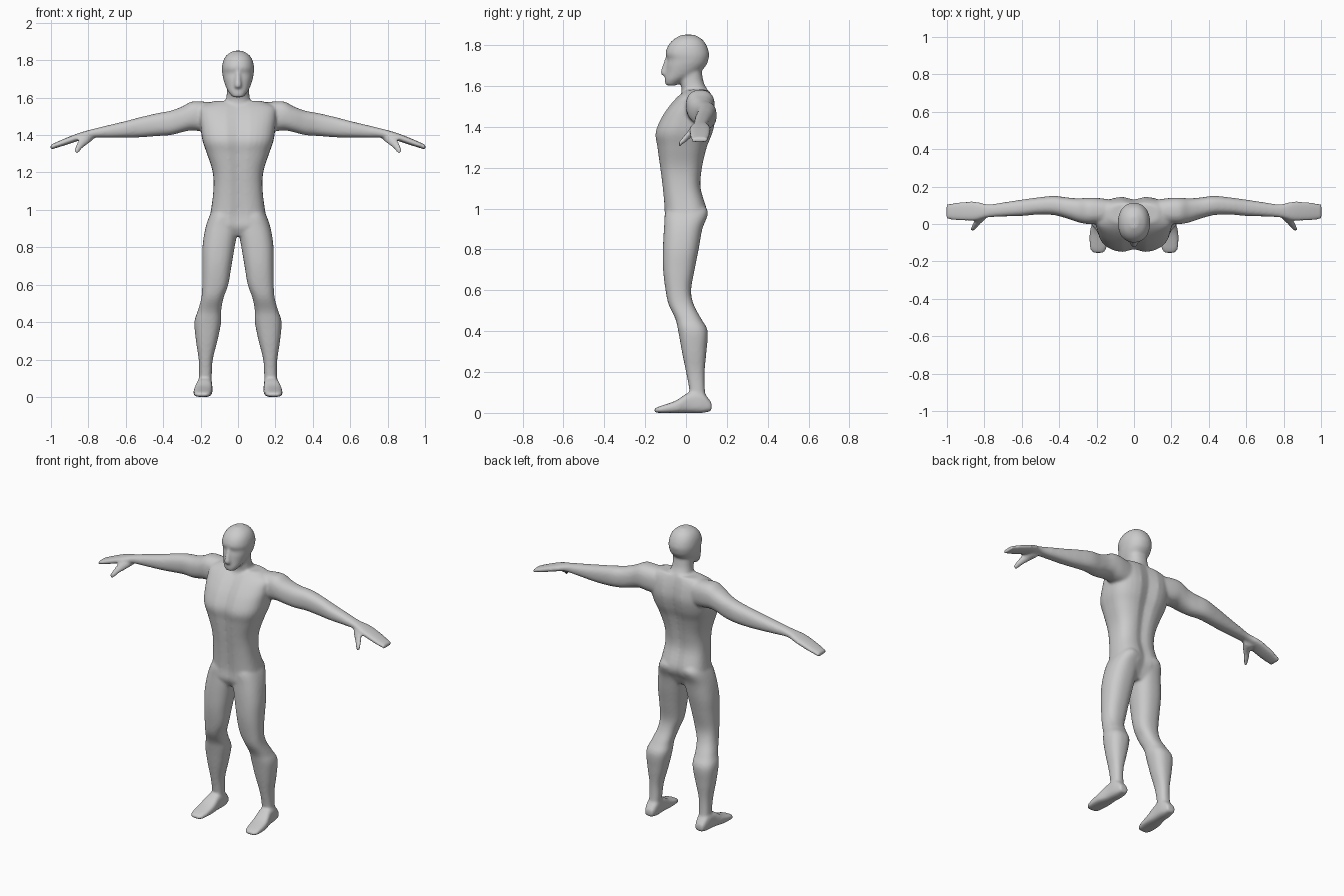
import bpy, bmesh, math

SIDES, STEPS = 32, 5
bm = bmesh.new()


def spline(a, b, c, d, t):
    return 0.5 * (2 * b + (c - a) * t + (2 * a - 5 * b + 4 * c - d) * t * t
                  + (3 * b - a - 3 * c + d) * t ** 3)


def smooth_keys(keys):
    out = []
    for i in range(len(keys) - 1):
        four = [keys[max(i - 1, 0)], keys[i], keys[i + 1], keys[min(i + 2, len(keys) - 1)]]
        for s in range(STEPS):
            out.append([spline(*v, s / STEPS) for v in zip(*four)])
    return out + [list(keys[-1])]


def loft(keys, axis, n=2.3, sides=(1,), groove=0.0):
    """Closed loft along an axis; each key is position, then min/max of the two other axes."""
    for side in sides:
        rings = []
        for t, a0, a1, b0, b1 in smooth_keys(keys):
            ring = []
            for k in range(SIDES):
                ang = 2 * math.pi * k / SIDES
                c, s = math.cos(ang), math.sin(ang)
                u = math.copysign(abs(c) ** (2 / n), c)
                v = math.copysign(abs(s) ** (2 / n), s)
                a = (a0 + a1) / 2 + (a1 - a0) / 2 * u
                v *= 1 - groove * math.exp(-(a / 0.03) ** 2)
                b = (b0 + b1) / 2 + (b1 - b0) / 2 * v
                p = {'x': (t, a, b), 'y': (a, t, b), 'z': (a, b, t)}[axis]
                ring.append(bm.verts.new((p[0] * side, p[1], p[2])))
            rings.append(ring)
        faces = [bm.faces.new(rings[0]), bm.faces.new(rings[-1])]
        for r, q in zip(rings, rings[1:]):
            for k in range(SIDES):
                j = (k + 1) % SIDES
                faces.append(bm.faces.new((r[k], r[j], q[j], q[k])))
        bmesh.ops.recalc_face_normals(bm, faces=faces)


BOTH = (1, -1)

# Torso, with a shallow groove down the chest and spine
loft([(.86, -.10, .10, -.08, .05), (.91, -.165, .165, -.108, .08),
      (.98, -.148, .148, -.107, .107), (1.1, -.132, .132, -.117, .075),
      (1.2, -.135, .135, -.13, .082), (1.3, -.166, .166, -.143, .105),
      (1.37, -.19, .19, -.152, .132), (1.44, -.2, .2, -.125, .147),
      (1.5, -.205, .205, -.085, .142), (1.55, -.2, .2, -.04, .128),
      (1.582, -.13, .13, .0, .112)], 'z', 2.8, groove=.13)

# Neck
loft([(1.52, -.1, .1, -.05, .12), (1.57, -.072, .072, -.022, .11),
      (1.62, -.06, .06, -.028, .086), (1.69, -.06, .06, -.03, .075)], 'z')

# Head
loft([(1.602, -.028, .028, -.1, -.05), (1.63, -.05, .05, -.104, -.0),
      (1.66, -.066, .066, -.1, .06), (1.7, -.079, .079, -.097, .098),
      (1.73, -.084, .084, -.092, .11), (1.76, -.086, .086, -.1, .113),
      (1.8, -.078, .078, -.086, .1), (1.83, -.058, .058, -.058, .077),
      (1.851, -.022, .022, -.02, .04)], 'z', 2.2)

# Nose
loft([(1.652, -.019, .019, -.116, -.07), (1.67, -.019, .019, -.124, -.07),
      (1.74, -.011, .011, -.101, -.07)], 'z')

# Arms and flat hands
loft([(.12, .0, .13, 1.41, 1.572), (.2, .0, .14, 1.42, 1.58),
      (.25, .0, .14, 1.425, 1.578), (.3, .01, .137, 1.415, 1.552),
      (.36, .03, .142, 1.4, 1.53), (.43, .048, .15, 1.395, 1.517),
      (.52, .05, .141, 1.388, 1.496), (.6, .043, .13, 1.386, 1.475),
      (.7, .04, .115, 1.386, 1.451), (.78, .035, .105, 1.385, 1.431),
      (.85, .018, .12, 1.37, 1.411), (.93, .018, .117, 1.344, 1.38),
      (1.002, .026, .106, 1.322, 1.348)], 'x', 2.4, BOTH)

# Thumbs
loft([(.07, .77, .84, 1.365, 1.415), (.03, .79, .845, 1.35, 1.4),
      (.0, .822, .864, 1.327, 1.368), (-.035, .852, .876, 1.3, 1.326)], 'y', 2.3, BOTH)

# Legs
loft([(.05, .142, .21, .02, .1), (.12, .14, .208, .015, .092),
      (.2, .135, .21, .0, .091), (.3, .11, .225, -.02, .1),
      (.4, .09, .233, -.038, .106), (.46, .09, .215, -.052, .075),
      (.53, .077, .196, -.085, .038), (.6, .052, .191, -.1, .025),
      (.7, .035, .191, -.112, .042), (.8, .018, .19, -.113, .062),
      (.9, .002, .175, -.108, .08), (.98, .008, .147, -.1, .108),
      (1.03, .03, .11, -.06, .075)], 'z', 2.4, BOTH)

# Feet
loft([(-.155, .165, .215, .002, .02), (-.13, .147, .235, .0, .032),
      (-.05, .137, .237, .0, .06), (.015, .138, .222, .0, .1),
      (.08, .138, .215, .0, .1), (.125, .15, .203, .01, .05)], 'y', 3.0, BOTH)

# Fuse all the parts into one soft skin
mesh = bpy.data.meshes.new("human_body")
bm.to_mesh(mesh)
bm.free()
body = bpy.data.objects.new("human_body", mesh)
bpy.context.collection.objects.link(body)
fuse = body.modifiers.new("fuse", 'REMESH')
fuse.mode = 'VOXEL'
fuse.voxel_size = .008
fuse.use_smooth_shade = True
soften = body.modifiers.new("soften", 'SMOOTH')
soften.factor = .5
soften.iterations = 6
